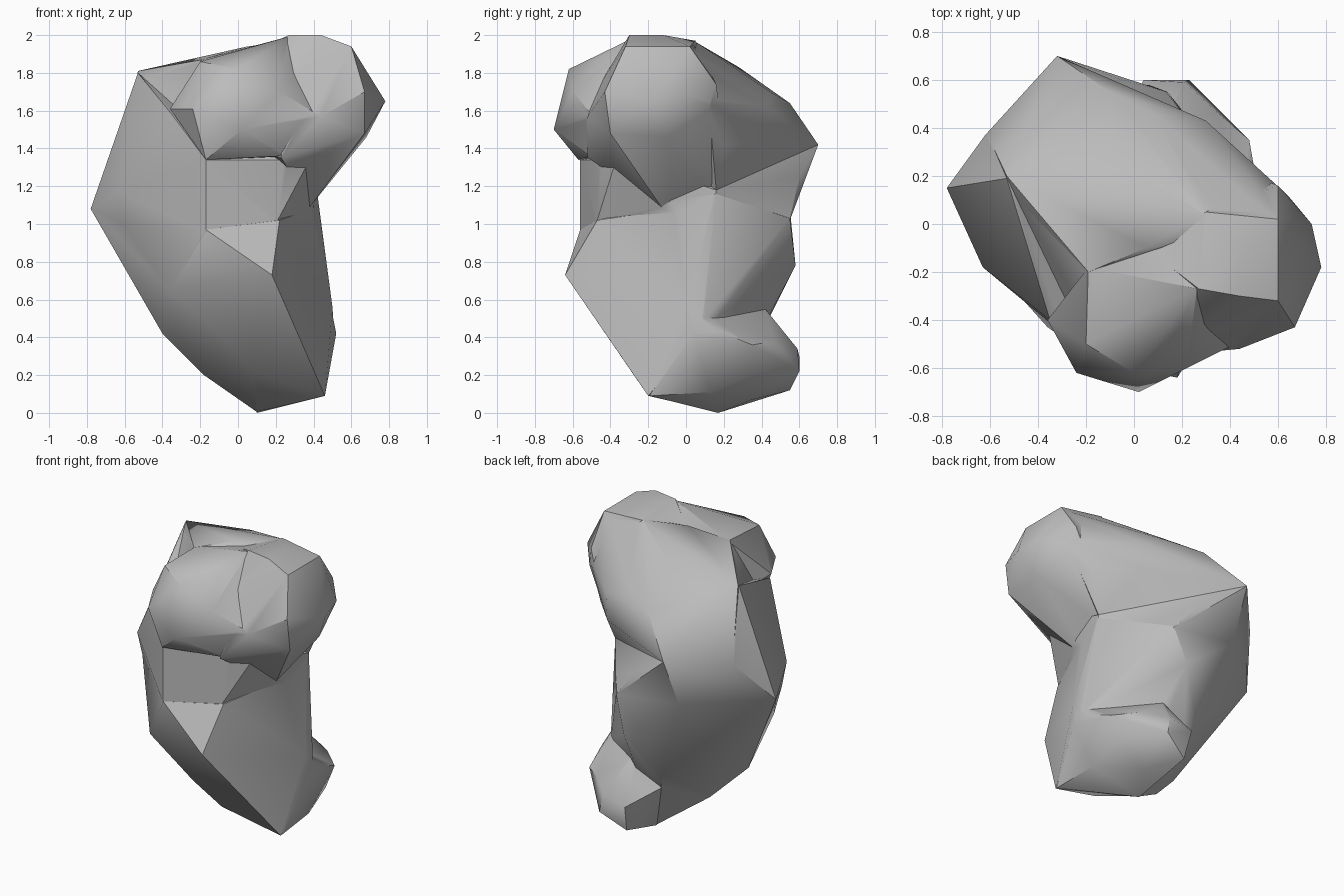
import bpy, bmesh, math

stone = bpy.data.materials.new("grey stone")
stone.diffuse_color = (0.5, 0.5, 0.5, 1)


def boulder(name, points):
    """Faceted convex chunk of rock around a few corner points."""
    bm = bmesh.new()
    for p in points:
        bm.verts.new(p)
    bmesh.ops.convex_hull(bm, input=bm.verts)
    loose = [v for v in bm.verts if not v.link_faces]
    bmesh.ops.delete(bm, geom=loose, context='VERTS')
    bmesh.ops.recalc_face_normals(bm, faces=bm.faces)
    mesh = bpy.data.meshes.new(name)
    bm.to_mesh(mesh)
    bm.free()
    mesh.materials.append(stone)
    ob = bpy.data.objects.new(name, mesh)
    bpy.context.collection.objects.link(ob)
    return ob


# lower half of the rock, tapering to the bottom tip
rock = boulder("rock", [
    (-.78, .15, 1.08), (-.62, -.14, 1.01), (-.17, -.56, .97), (.18, -.64, .73),
    (.22, -.47, 1.02), (.39, -.05, 1.08), (.42, .16, 1.16), (.43, .10, .80),
    (.14, .55, 1.03), (.06, .58, .78), (-.33, .55, 1.08), (-.13, .44, .50),
    (-.36, -.43, .65), (-.42, -.20, .60), (-.40, -.10, .42), (-.18, 0, .20),
    (-.07, -.38, .39), (.08, -.29, .22), (.10, .17, .005), (.46, -.20, .09),
    (.50, .01, .56), (.51, .08, .42)])

# waist between the base and the overhang
waist = boulder("waist", [
    (-.53, .19, 1.80), (-.35, -.40, 1.58), (-.32, .70, 1.42), (-.62, .37, 1.35),
    (-.78, .15, 1.08), (-.63, -.18, 1.17), (-.62, -.14, 1.01), (-.17, -.56, 1.34),
    (-.17, -.56, .96), (.21, -.47, 1.02), (.24, -.46, 1.34), (.38, -.37, 1.34),
    (.38, -.13, 1.09), (.42, .16, 1.18), (.41, .16, .95), (.14, .55, 1.02),
    (-.33, .55, 1.08), (0, .20, .85), (-.05, .60, 1.25)])

# broad sloping shoulder at the upper back
shoulder = boulder("shoulder", [
    (-.53, .20, 1.81), (-.32, .04, 1.845), (-.19, -.20, 1.87), (.05, -.10, 1.94),
    (.30, .04, 1.97), (.60, .01, 1.93), (.64, .12, 1.64), (.50, .20, 1.42),
    (.30, .43, 1.62), (.29, .43, 1.44), (.08, .46, 1.69), (-.10, .55, 1.64),
    (-.10, .28, 1.83), (-.32, .70, 1.42), (-.61, .37, 1.36), (-.56, -.05, 1.30),
    (-.30, -.32, 1.55), (.42, .16, 1.18), (0, -.30, 1.30)])

# lobe leaning out over the front and right
lobe = boulder("lobe", [
    (.27, -.27, 2.0), (.44, -.30, 2.0), (.44, -.12, 2.0), (.60, -.32, 1.94),
    (.60, .02, 1.94), (.30, .05, 1.97), (.78, -.18, 1.65), (.67, -.43, 1.70),
    (.67, -.40, 1.48), (.74, 0, 1.68), (.64, .12, 1.60), (.60, .16, 1.74),
    (.68, -.10, 1.46), (.50, -.08, 1.30), (.39, -.38, 1.34), (.23, -.52, 1.35),
    (.22, -.48, 1.70), (.44, -.52, 1.57), (.34, -.53, 1.55), (.40, .15, 1.20),
    (.50, .20, 1.44), (.38, -.13, 1.09), (.05, -.10, 1.90), (0, -.20, 1.40)])

# snout at the front left of the lobe
snout = boulder("snout", [
    (.26, -.27, 1.99), (.05, -.33, 1.93), (0, -.62, 1.82), (-.20, -.50, 1.86),
    (-.19, -.18, 1.87), (-.36, -.40, 1.61), (-.24, -.62, 1.61), (.02, -.70, 1.50),
    (-.17, -.57, 1.34), (.23, -.51, 1.36), (.22, -.60, 1.70), (.18, -.46, 1.87),
    (.42, -.50, 1.58), (.30, -.02, 1.95), (.30, -.20, 1.35), (-.10, -.10, 1.40)])

# low bulge at the bottom back
foot = boulder("foot", [
    (.49, 0, .57), (.52, .04, .42), (.51, .18, .43), (.48, .35, .36),
    (.34, .47, .38), (.21, .59, .34), (.04, .60, .30), (.23, .60, .22),
    (.06, .55, .12), (.42, .34, .20), (.44, .13, .11), (.22, .35, .07),
    (.46, -.19, .09), (.10, .17, 0), (-.08, .38, .38), (.10, -.20, .60),
    (.12, .42, .55)])

# fuse the chunks into one solid
for part in (waist, shoulder, lobe, snout, foot):
    mod = rock.modifiers.new("join_" + part.name, 'BOOLEAN')
    mod.operation = 'UNION'
    mod.solver = 'EXACT'
    mod.object = part
    bpy.context.view_layer.objects.active = rock
    bpy.ops.object.modifier_apply(modifier=mod.name)
    bpy.data.objects.remove(part)

# soft facets with crisp breaks
bpy.ops.object.select_all(action='DESELECT')
rock.select_set(True)
bpy.context.view_layer.objects.active = rock
bpy.ops.object.shade_smooth_by_angle(angle=math.radians(35))
